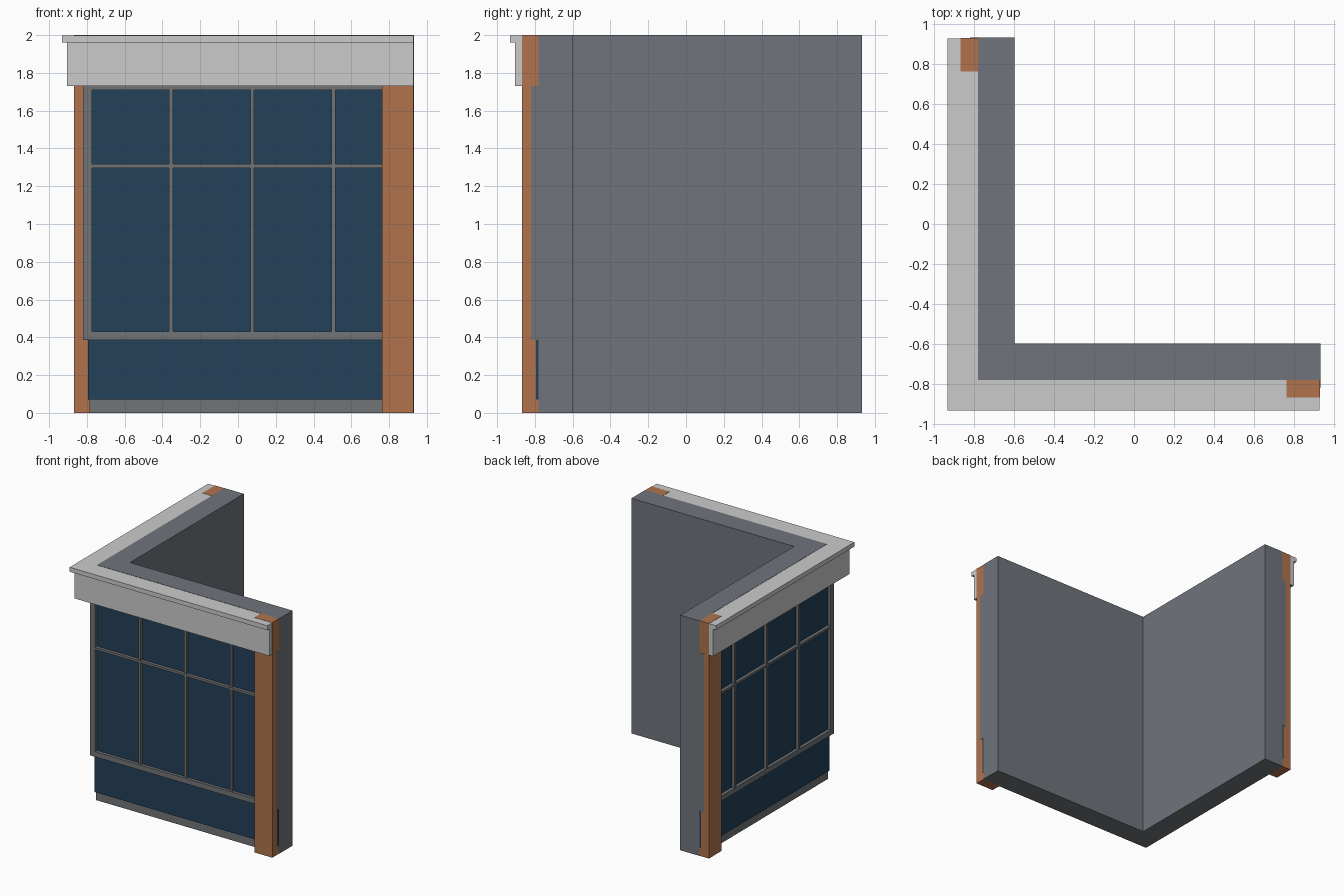
import bpy, bmesh

cube = bpy.data.objects.get("Cube")
if cube:
    bpy.data.objects.remove(cube, do_unlink=True)


def material(name, rgb):
    m = bpy.data.materials.new(name)
    m.use_nodes = True
    m.diffuse_color = (*rgb, 1)
    m.node_tree.nodes["Principled BSDF"].inputs["Base Color"].default_value = (*rgb, 1)
    return m


WALL = material("blue grey wall", (0.160, 0.178, 0.202))
FRAME = material("grey frame", (0.165, 0.174, 0.181))
NAVY = material("navy panel", (0.017, 0.052, 0.100))
STONE = material("light grey cornice", (0.60, 0.60, 0.60))
BRICK = material("orange pillar", (0.44, 0.173, 0.073))

END = 0.932    # free end of each wing
FACE = -0.78   # outer face of the wall


def prism(name, points, z0, z1, mat):
    """Extrude a plan outline from z0 up to z1."""
    bm = bmesh.new()
    base = bm.faces.new([bm.verts.new((x, y, z0)) for x, y in points])
    top = bmesh.ops.extrude_face_region(bm, geom=[base])["geom"]
    verts = [v for v in top if isinstance(v, bmesh.types.BMVert)]
    bmesh.ops.translate(bm, vec=(0, 0, z1 - z0), verts=verts)
    bmesh.ops.recalc_face_normals(bm, faces=bm.faces)
    mesh = bpy.data.meshes.new(name)
    bm.to_mesh(mesh)
    bm.free()
    mesh.materials.append(mat)
    obj = bpy.data.objects.new(name, mesh)
    bpy.context.collection.objects.link(obj)
    return obj


def corner_run(name, o, i, z0, z1, mat, end=END):
    """L-shaped run around the corner, from outer line o to inner line i."""
    prism(name, [(o, o), (end, o), (end, i), (i, i), (i, end), (o, end)], z0, z1, mat)


def on_both_wings(name, a0, a1, o, i, z0, z1, mat):
    """Block on the front wing and its twin on the side wing."""
    pts = [(a0, o), (a1, o), (a1, i), (a0, i)]
    prism("front_" + name, pts, z0, z1, mat)
    prism("side_" + name, [(y, x) for x, y in pts], z0, z1, mat)


# Wall, plinth and the dark panel behind the window bars
corner_run("wall", FACE, -0.598, 0, 2.0, WALL)
corner_run("plinth", -0.785, FACE, 0, 0.07, FRAME, END - 0.004)
corner_run("window_panel", -0.794, FACE, 0.07, 1.73, NAVY, END - 0.001)

# Window frame: horizontal rails
corner_run("sill", -0.82, FACE, 0.385, 0.43, FRAME)
corner_run("transom", -0.82, FACE, 1.297, 1.317, FRAME, END - 0.01)
corner_run("head_rail", -0.82, FACE, 1.71, 1.73, FRAME)

# Window frame: corner post, end posts and mullions
c, d = -0.82, -0.772
prism("corner_post", [(c, c), (d, c), (d, d), (c, d)], 0.43, 1.71, FRAME)
on_both_wings("end_post", 0.88, END, -0.82, FACE, 0.43, 1.71, FRAME)
for n, a in enumerate((-0.355, 0.075, 0.505)):
    on_both_wings(f"mullion_{n + 1}", a - 0.01, a + 0.01, -0.817, FACE, 0.43, 1.71, FRAME)

# Pillars at the free ends
on_both_wings("pillar", 0.762, END - 0.002, -0.867, FACE, 0, 2.0, BRICK)

# Cornice: fascia with a projecting cap
corner_run("cornice_fascia", -0.905, FACE, 1.73, 1.96, STONE, END - 0.004)
corner_run("cornice_cap", -0.932, FACE, 1.96, 1.998, STONE, END - 0.004)
